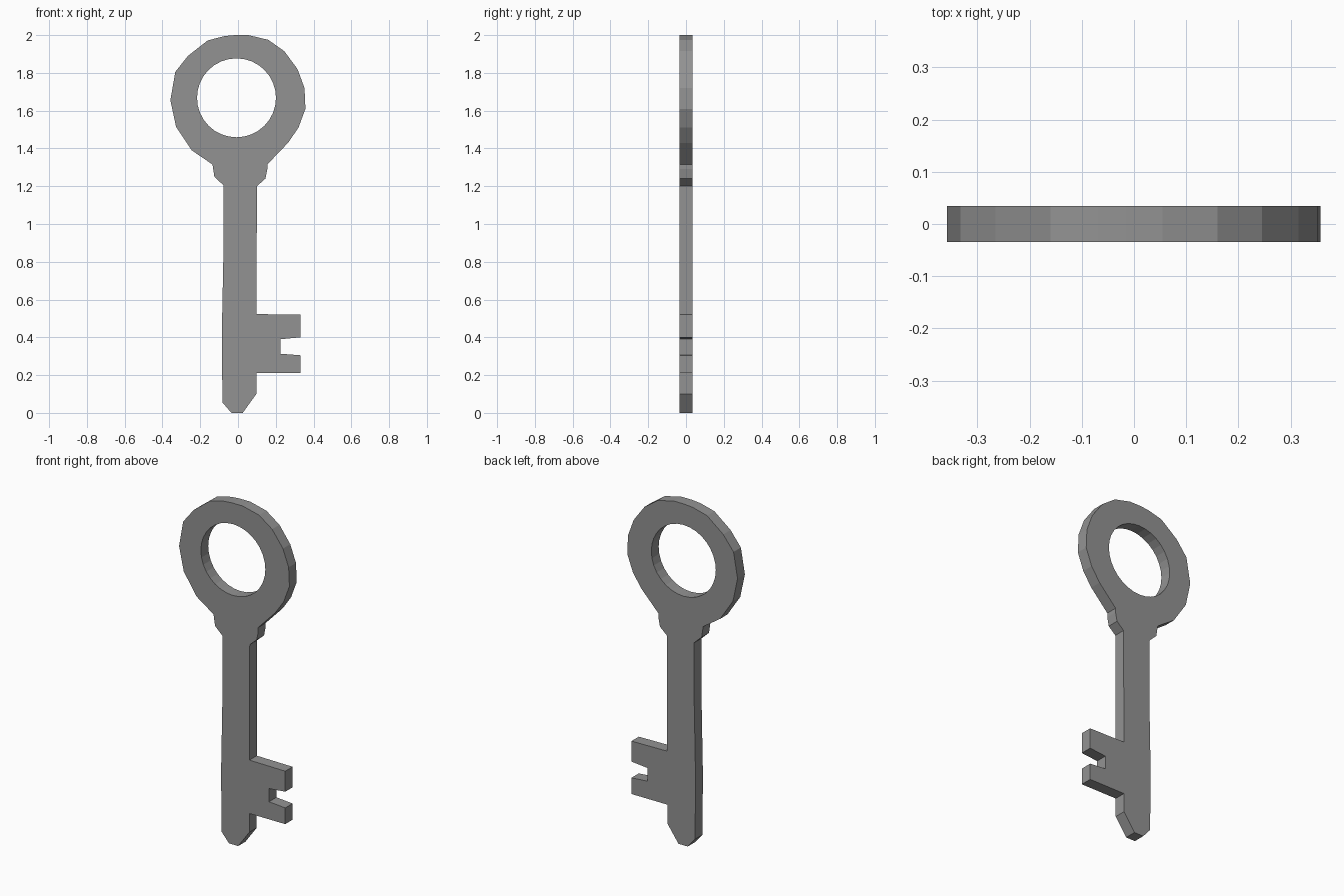
import bpy
import math

cube = bpy.data.objects.get("Cube")
if cube:
    bpy.data.objects.remove(cube, do_unlink=True)

HALF_THICKNESS = 0.034

# One flat steel colour
steel = bpy.data.materials.new("steel grey")
steel.use_nodes = True
colour = (0.29, 0.29, 0.29, 1.0)
steel.diffuse_color = colour
steel.node_tree.nodes["Principled BSDF"].inputs["Base Color"].default_value = colour

# Silhouette sections as (x, z), counter-clockwise from the tip
tip = [(-0.035, 0), (0.025, 0), (0.097, 0.10)]
bit = [(0.097, 0.21), (0.33, 0.21), (0.33, 0.305), (0.225, 0.313),
       (0.225, 0.39), (0.33, 0.40), (0.33, 0.52), (0.098, 0.523)]
right_collar = [(0.10, 1.20), (0.145, 1.24), (0.155, 1.29), (0.155, 1.315)]
bow = [(0.265, 1.43), (0.32, 1.51), (0.357, 1.61), (0.352, 1.72),
       (0.315, 1.82), (0.245, 1.915), (0.16, 1.975), (0.055, 2.0),
       (-0.015, 2.0), (-0.07, 1.995), (-0.16, 1.972), (-0.265, 1.89),
       (-0.332, 1.805), (-0.358, 1.655), (-0.328, 1.515), (-0.245, 1.39)]
left_collar = [(-0.135, 1.315), (-0.125, 1.25), (-0.077, 1.205)]
left_shank = [(-0.077, 0.85), (-0.086, 0.40), (-0.082, 0.055)]
outline = tip + bit + right_collar + bow + left_collar + left_shank

# Round finger hole
hole = []
for i in range(32):
    a = math.tau * i / 32
    hole.append((-0.008 + 0.209 * math.cos(a), 1.668 + 0.209 * math.sin(a)))

# Filled plate with the hole, extruded to thickness
curve = bpy.data.curves.new("key_body", "CURVE")
curve.dimensions = "2D"
curve.fill_mode = "BOTH"
curve.extrude = HALF_THICKNESS
for points in (outline, hole):
    spline = curve.splines.new("POLY")
    spline.points.add(len(points) - 1)
    for point, (x, z) in zip(spline.points, points):
        point.co = (x, z, 0, 1)
    spline.use_cyclic_u = True
curve.materials.append(steel)

key = bpy.data.objects.new("key_body", curve)
bpy.context.collection.objects.link(key)
key.rotation_euler.x = math.pi / 2

# Turn the plate into a clean flat-shaded mesh
bpy.ops.object.select_all(action="DESELECT")
key.select_set(True)
bpy.context.view_layer.objects.active = key
bpy.ops.object.convert(target="MESH")
bpy.ops.object.transform_apply(location=False, rotation=True, scale=False)
bpy.ops.object.mode_set(mode="EDIT")
bpy.ops.mesh.select_all(action="SELECT")
bpy.ops.mesh.remove_doubles(threshold=0.0005)
bpy.ops.mesh.normals_make_consistent(inside=False)
bpy.ops.object.mode_set(mode="OBJECT")
bpy.ops.object.shade_flat()
